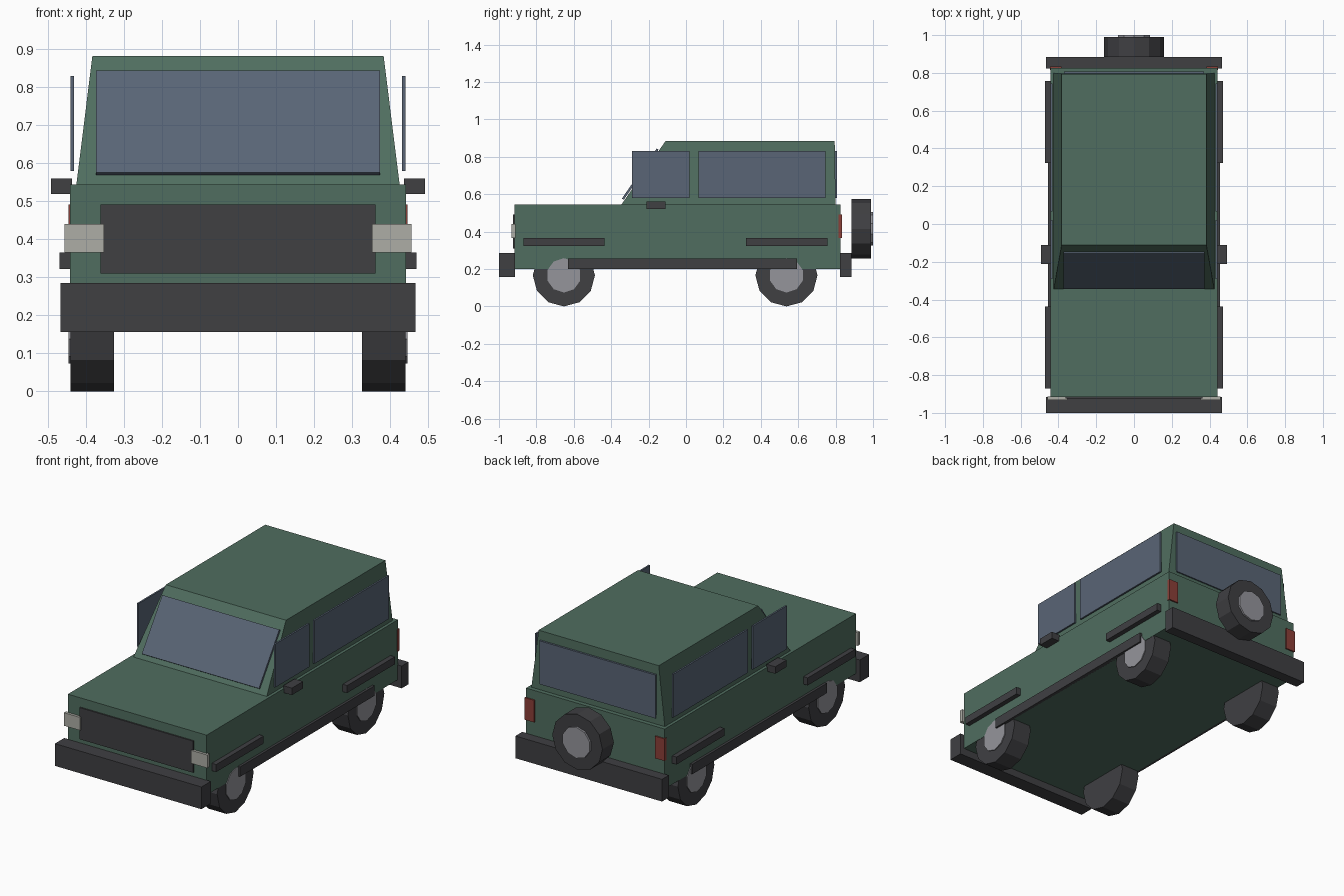
import bpy, bmesh, math
from mathutils import Matrix

if "Cube" in bpy.data.objects:
    bpy.data.objects.remove(bpy.data.objects["Cube"])


def material(name, rgb):
    m = bpy.data.materials.new(name)
    m.diffuse_color = (*rgb, 1)
    m.use_nodes = True
    m.node_tree.nodes["Principled BSDF"].inputs["Base Color"].default_value = m.diffuse_color
    return m


GREEN = material("green_paint", (0.08, 0.155, 0.115))
GLASS = material("tinted_glass", (0.10, 0.13, 0.18))
DARK = material("dark_trim", (0.05, 0.05, 0.055))
METAL = material("hub_metal", (0.30, 0.30, 0.33))
LAMP = material("lamp", (0.42, 0.42, 0.38))
RED = material("red_lamp", (0.26, 0.05, 0.04))


def finish(name, bm, mat):
    bmesh.ops.recalc_face_normals(bm, faces=bm.faces)
    me = bpy.data.meshes.new(name)
    bm.to_mesh(me)
    bm.free()
    me.materials.append(mat)
    ob = bpy.data.objects.new(name, me)
    bpy.context.collection.objects.link(ob)
    return ob


def box(name, x, y, z, mat):
    """Box from (min, max) ranges on each axis."""
    bm = bmesh.new()
    bmesh.ops.create_cube(bm, size=1)
    for v in bm.verts:
        v.co = [r[0] if c < 0 else r[1] for c, r in zip(v.co, (x, y, z))]
    return finish(name, bm, mat)


def pair(name, x, y, z, mat):
    """The same box on both sides of the car."""
    box(name + "_right", x, y, z, mat)
    box(name + "_left", (-x[1], -x[0]), y, z, mat)


def disc(name, center, radius, depth, sides, axis, mat, turn=0.0):
    bm = bmesh.new()
    bmesh.ops.create_cone(bm, cap_ends=True, segments=sides, radius1=radius,
                          radius2=radius, depth=depth)
    aim = Matrix.Rotation(math.pi / 2, 4, 'Y' if axis == 'X' else 'X')
    bm.transform(Matrix.Translation(center) @ aim @ Matrix.Rotation(turn, 4, 'Z'))
    return finish(name, bm, mat)


# Lower body
box("body", (-0.442, 0.442), (-0.917, 0.825), (0.20, 0.545), GREEN)

# Tapered cabin: move the top corners of a box inwards
cabin = box("cabin", (-0.425, 0.425), (-0.345, 0.80), (0.545, 0.883), GREEN)
for v in cabin.data.vertices:
    if v.co.z > 0.7:
        v.co.x *= 0.383 / 0.425
        v.co.y = -0.11 if v.co.y < 0 else 0.795

# Windows
screen = box("windscreen", (-0.373, 0.373), (-0.006, 0.006), (-0.163, 0.163), GLASS)
screen.location = (0, -0.245, 0.707)
screen.rotation_euler.x = -math.atan2(0.235, 0.338)
box("rear_window", (-0.37, 0.37), (0.795, 0.807), (0.58, 0.83), GLASS)
pair("door_window", (0.431, 0.441), (-0.29, 0.02), (0.58, 0.83), GLASS)
pair("side_window", (0.431, 0.441), (0.067, 0.745), (0.58, 0.83), GLASS)

# Front and rear details
box("grille", (-0.362, 0.362), (-0.925, -0.91), (0.31, 0.492), DARK)
box("front_bumper", (-0.467, 0.467), (-1.0, -0.915), (0.157, 0.285), DARK)
box("rear_bumper", (-0.467, 0.467), (0.823, 0.885), (0.157, 0.285), DARK)
pair("headlight", (0.353, 0.457), (-0.932, -0.912), (0.365, 0.44), LAMP)
pair("tail_light", (0.385, 0.446), (0.815, 0.833), (0.365, 0.492), RED)

# Side trim
pair("front_fender_trim", (0.43, 0.47), (-0.87, -0.437), (0.322, 0.365), DARK)
pair("rear_fender_trim", (0.43, 0.47), (0.322, 0.757), (0.322, 0.365), DARK)
pair("side_step", (0.43, 0.456), (-0.632, 0.593), (0.20, 0.257), DARK)
pair("mirror", (0.437, 0.492), (-0.212, -0.11), (0.52, 0.56), DARK)

# Wheels with hubs
for end, y in (("front", -0.653), ("rear", 0.537)):
    for side, s in (("right", 1), ("left", -1)):
        disc(f"{end}_tyre_{side}", (s * 0.3835, y, 0.166), 0.166, 0.114, 12, 'X', DARK)
        disc(f"{end}_hub_{side}", (s * 0.415, y, 0.166), 0.092, 0.062, 10, 'X', METAL,
             math.pi / 10)

# Spare wheel on the back
disc("spare_tyre", (0, 0.937, 0.415), 0.16, 0.104, 12, 'Y', DARK)
disc("spare_hub", (0, 0.97, 0.415), 0.09, 0.06, 10, 'Y', METAL)
